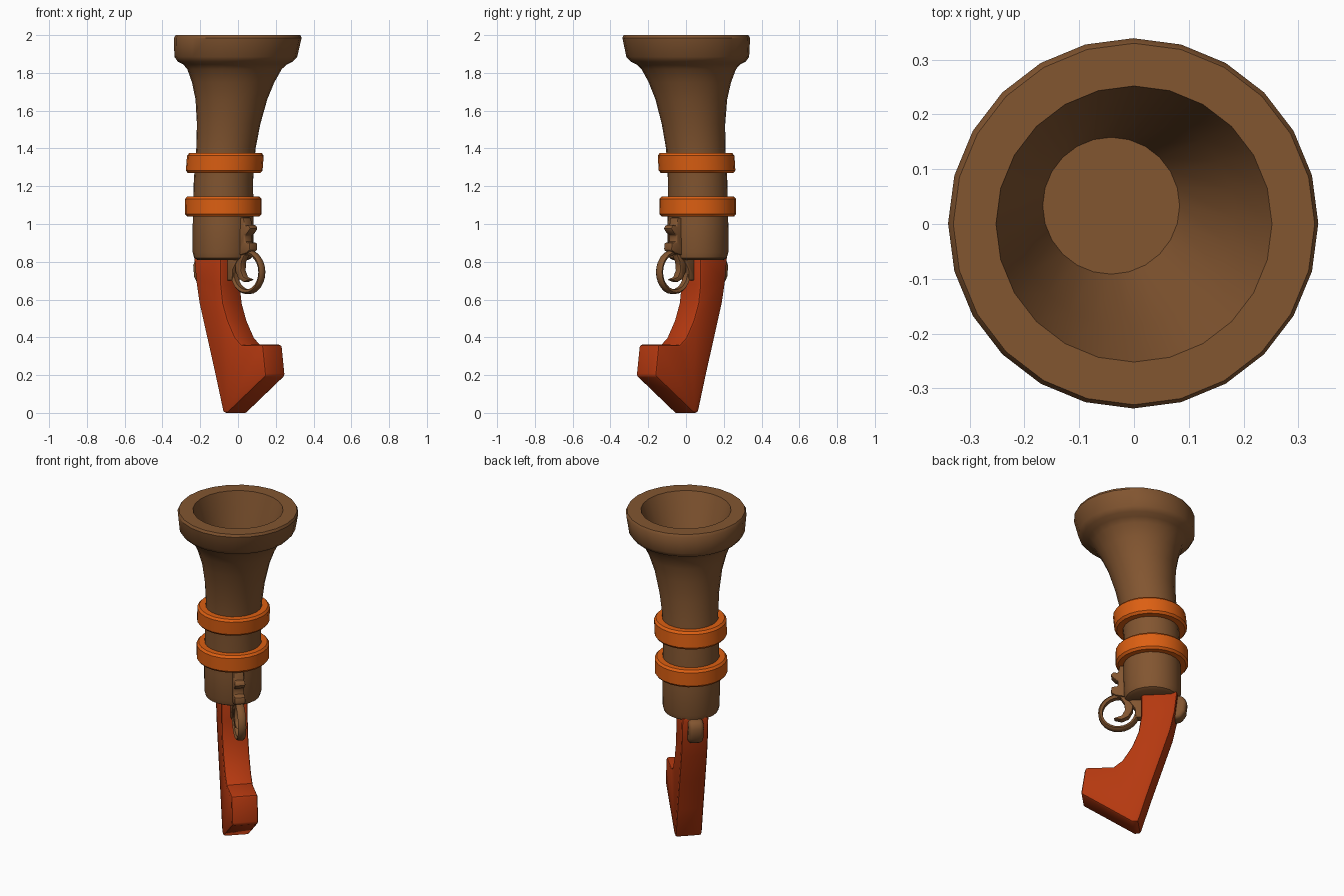
import bpy, bmesh, math
from mathutils import Matrix, Vector

if "Cube" in bpy.data.objects:
    bpy.data.objects.remove(bpy.data.objects["Cube"])


def material(name, rgb):
    m = bpy.data.materials.new(name)
    m.use_nodes = True
    m.diffuse_color = (*rgb, 1)
    m.node_tree.nodes["Principled BSDF"].inputs["Base Color"].default_value = (*rgb, 1)
    return m


BROWN = material("brown", (0.225, 0.092, 0.030))
ORANGE = material("orange", (0.72, 0.115, 0.006))
RED = material("red_brown", (0.46, 0.040, 0.005))

# The grip lies in a diagonal plane: u points to front left, v sideways, z up
S = math.sqrt(0.5)
DIAGONAL = Matrix(((S, S, 0, -0.007), (-S, S, 0, -0.007), (0, 0, 1, 0), (0, 0, 0, 1)))


def finish(bm, name, mat, bevel=0, segments=2, angle=35):
    bmesh.ops.recalc_face_normals(bm, faces=bm.faces)
    me = bpy.data.meshes.new(name)
    bm.to_mesh(me)
    bm.free()
    ob = bpy.data.objects.new(name, me)
    bpy.context.collection.objects.link(ob)
    me.materials.append(mat)
    bpy.ops.object.select_all(action="DESELECT")
    ob.select_set(True)
    bpy.context.view_layer.objects.active = ob
    if bevel:
        mod = ob.modifiers.new("Bevel", "BEVEL")
        mod.width, mod.segments, mod.limit_method = bevel, segments, "ANGLE"
        mod.angle_limit = math.radians(40)
        bpy.ops.object.modifier_apply(modifier="Bevel")
    bpy.ops.object.shade_smooth_by_angle(angle=math.radians(angle))
    return ob


def axis(z):
    """Centre of the barrel at a height: straight below, leaning above."""
    pts = [(0.8, -0.08), (1.23, -0.077), (1.4, -0.064), (1.66, -0.035), (1.9, -0.01), (2.0, 0.0)]
    for (z0, x0), (z1, x1) in zip(pts, pts[1:]):
        if z <= z1:
            x = x0 + (x1 - x0) * (z - z0) / (z1 - z0)
            break
    return Vector((x, -x * 0.8, z))


def lathe(name, mat, profile, sides=24, closed=False):
    """Stack of rings (radius, z) about the barrel axis."""
    bm = bmesh.new()
    rings = []
    for r, z in profile:
        c = axis(z)
        rings.append([bm.verts.new(c + Vector((r * math.cos(a), r * math.sin(a), 0)))
                      for a in (math.tau * i / sides for i in range(sides))])
    pairs = list(zip(rings, rings[1:]))
    if closed:
        pairs.append((rings[-1], rings[0]))
    else:
        bm.faces.new(rings[0])
        bm.faces.new(rings[-1])
    for a, b in pairs:
        for i in range(sides):
            j = (i + 1) % sides
            bm.faces.new((a[i], a[j], b[j], b[i]))
    return finish(bm, name, mat)


def slab(name, mat, outline, thick, bevel, segments=2):
    """Outline (u, z) extruded evenly to both sides of the grip plane."""
    bm = bmesh.new()
    f = bm.faces.new([bm.verts.new((u, -thick / 2, z)) for u, z in outline])
    ext = bmesh.ops.extrude_face_region(bm, geom=[f])
    bmesh.ops.translate(bm, vec=(0, thick, 0),
                        verts=[v for v in ext["geom"] if isinstance(v, bmesh.types.BMVert)])
    bm.transform(DIAGONAL)
    return finish(bm, name, mat, bevel, segments)


# Flared barrel, with rim and conical bore
lathe("barrel", BROWN, [
    (0.135, 0.81), (0.152, 0.82), (0.16, 0.85), (0.161, 1.0), (0.157, 1.23), (0.157, 1.4),
    (0.168, 1.53), (0.19, 1.66), (0.218, 1.75), (0.25, 1.82), (0.275, 1.845), (0.305, 1.86),
    (0.325, 1.885), (0.338, 1.985), (0.33, 2.0), (0.252, 2.0), (0.2, 1.84), (0.125, 1.6)])

# Two rounded bands around the barrel
for name, z in (("lower_band", 1.04), ("upper_band", 1.27)):
    lathe(name, ORANGE, [(0.15, z), (0.192, z), (0.203, z + 0.013), (0.203, z + 0.092),
                         (0.192, z + 0.105), (0.15, z + 0.105)], closed=True)

# Curved grip with a squared heel
slab("grip", RED, [
    (-0.25, 0.83), (-0.235, 0.70), (-0.21, 0.58), (-0.15, 0.39), (-0.09, 0.20), (-0.03, 0.0),
    (0.005, 0.0), (0.292, 0.195), (0.268, 0.362), (0.11, 0.36), (0.06, 0.40), (0.005, 0.49),
    (-0.03, 0.58), (-0.045, 0.68), (-0.045, 0.83)], 0.15, 0.014)

# Rounded stud behind the top of the grip
slab("back_stud", BROWN, [
    (-0.20, 0.83), (-0.28, 0.82), (-0.297, 0.78), (-0.29, 0.72), (-0.265, 0.68), (-0.20, 0.67)],
    0.085, 0.022, 3)

# Guard ring around the trigger
bm = bmesh.new()
N, loops = 24, []
for i in range(N):
    a = math.tau * i / N
    loops.append([bm.verts.new((0.085 + r * math.cos(a), v, 0.745 + r * math.sin(a)))
                  for r, v in ((0.092, -0.015), (0.107, -0.023), (0.116, -0.012),
                               (0.116, 0.012), (0.107, 0.023), (0.092, 0.015))])
for i in range(N):
    a, b = loops[i], loops[(i + 1) % N]
    for k in range(6):
        m = (k + 1) % 6
        bm.faces.new((a[k], a[m], b[m], b[k]))
bm.transform(DIAGONAL)
finish(bm, "trigger_guard", BROWN, angle=50)

# Crescent trigger
slab("trigger", BROWN, [
    (0.02, 0.85), (0.085, 0.85), (0.055, 0.80), (0.05, 0.755), (0.068, 0.72), (0.115, 0.705),
    (0.07, 0.692), (0.03, 0.71), (0.008, 0.75), (0.005, 0.80)], 0.04, 0.006)

# Lock with a small hook, between barrel and guard
slab("lock_hook", BROWN, [
    (0.03, 1.03), (0.08, 1.035), (0.088, 0.99), (0.118, 0.995), (0.13, 0.975), (0.108, 0.95),
    (0.088, 0.94), (0.09, 0.905), (0.125, 0.90), (0.128, 0.862), (0.10, 0.845), (0.03, 0.83)],
    0.06, 0.007)

# Web joining the guard to the grip
slab("guard_mount", BROWN, [
    (-0.06, 0.83), (0.05, 0.86), (0.03, 0.81), (-0.005, 0.76), (-0.01, 0.70), (-0.06, 0.70)],
    0.05, 0.008)
